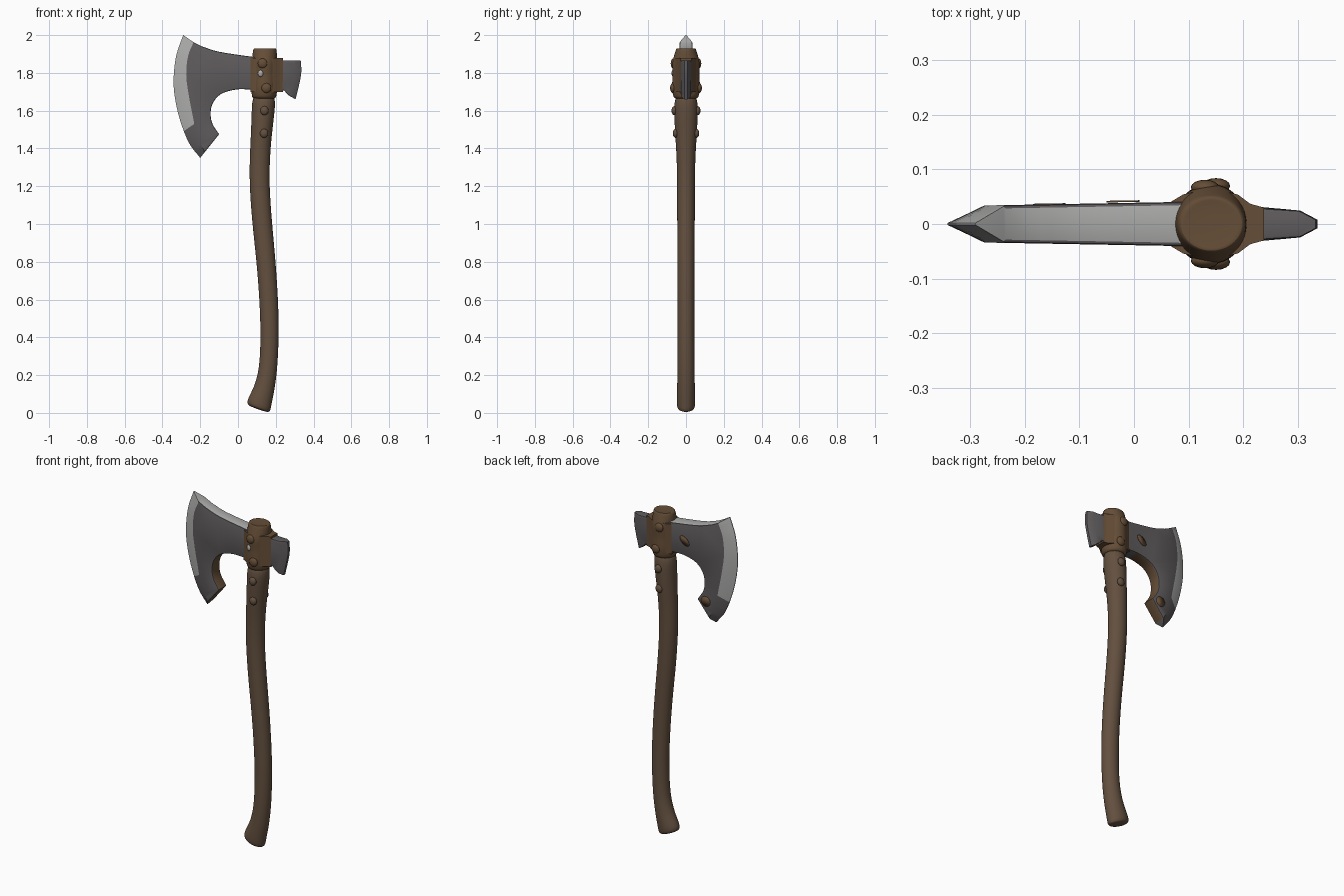
import bpy
import bmesh
import math
from mathutils import Vector

cube = bpy.data.objects.get("Cube")
if cube:
    bpy.data.objects.remove(cube, do_unlink=True)


def material(name, rgb):
    m = bpy.data.materials.new(name)
    m.use_nodes = True
    m.diffuse_color = (*rgb, 1)
    m.node_tree.nodes["Principled BSDF"].inputs["Base Color"].default_value = (*rgb, 1)
    return m


WOOD = material("brown wood", (0.125, 0.08, 0.05))
BINDING = material("rusty brown", (0.13, 0.075, 0.038))
IRON = material("dark iron", (0.115, 0.105, 0.11))
STEEL = material("bright steel", (0.42, 0.42, 0.415))


def finish(name, bm, mats, angle=40):
    bmesh.ops.recalc_face_normals(bm, faces=bm.faces)
    me = bpy.data.meshes.new(name)
    bm.to_mesh(me)
    bm.free()
    ob = bpy.data.objects.new(name, me)
    bpy.context.collection.objects.link(ob)
    for m in mats:
        me.materials.append(m)
    bpy.ops.object.select_all(action="DESELECT")
    ob.select_set(True)
    bpy.context.view_layer.objects.active = ob
    bpy.ops.object.shade_smooth_by_angle(angle=math.radians(angle))
    return ob


def smooth(pts, n=4):
    """Catmull-Rom curve through the points."""
    p = [Vector(q) for q in pts]
    p = [2 * p[0] - p[1]] + p + [2 * p[-1] - p[-2]]
    out = []
    for a, b, c, d in zip(p, p[1:], p[2:], p[3:]):
        for i in range(n):
            t = i / n
            out.append(0.5 * (2 * b + (c - a) * t + (2 * a - 5 * b + 4 * c - d) * t * t
                              + (3 * b - a - 3 * c + d) * t ** 3))
    return out + [p[-2]]


def loft(name, rings, mat, seg=20):
    """Elliptical rings (z, centre x, x radius, y radius, tilt) joined into a tube."""
    bm = bmesh.new()
    loops = []
    for z, cx, rx, ry, tilt in rings:
        loop = []
        for i in range(seg):
            a = math.tau * i / seg
            dx = rx * math.cos(a)
            loop.append(bm.verts.new((cx + dx, ry * math.sin(a), z - tilt * dx)))
        loops.append(loop)
    for lo, hi in zip(loops, loops[1:]):
        for i in range(seg):
            j = (i + 1) % seg
            bm.faces.new((lo[i], lo[j], hi[j], hi[i]))
    bm.faces.new(loops[0])
    bm.faces.new(loops[-1])
    ob = finish(name, bm, [mat], 80)
    sub = ob.modifiers.new("smooth", "SUBSURF")
    sub.levels = sub.render_levels = 2
    return ob


def forged(name, edge, inner, rest, half, edge_half, rim_rule, bevel_rule, mats):
    """Plate with a body at full thickness that thins from inner line to edge line."""
    bm = bmesh.new()
    body_only = inner + rest
    sides = []
    for s in (-1, 1):
        e = [bm.verts.new((p.x, s * edge_half, p.y)) for p in edge]
        b = [bm.verts.new((p.x, s * half(p.x), p.y)) for p in body_only]
        sides.append((e, b))
        bm.faces.new(b)
        for i in range(len(edge) - 1):
            f = bm.faces.new((e[i], e[i + 1], b[i + 1], b[i]))
            f.material_index = bevel_rule(f.calc_center_median())
    k = len(inner)
    loops = [e + b[k - 1:] + b[:1] for e, b in sides]
    n = len(loops[0])
    corners = []
    for i in range(n):
        j = (i + 1) % n
        f = bm.faces.new((loops[0][i], loops[0][j], loops[1][j], loops[1][i]))
        f.material_index = rim_rule(f.calc_center_median(), i < len(edge) - 1)
        if len(edge) <= i < n - 1:
            corners += [bm.edges.get((lp[i], lp[j])) for lp in loops]
    bmesh.ops.recalc_face_normals(bm, faces=bm.faces)
    bmesh.ops.bevel(bm, geom=corners, offset=0.006, segments=2, profile=0.5,
                    affect="EDGES", clamp_overlap=True)
    bmesh.ops.triangulate(bm, faces=[f for f in bm.faces if len(f.verts) > 4])
    return finish(name, bm, mats, 35)


# Curved wooden handle with a flared, tilted foot
loft("handle", [
    (0.018, 0.108, 0.045, 0.036, 0.35), (0.028, 0.109, 0.063, 0.048, 0.35),
    (0.06, 0.115, 0.062, 0.05, 0.32), (0.12, 0.137, 0.054, 0.048, 0.25),
    (0.2, 0.155, 0.049, 0.046, 0.15), (0.3, 0.165, 0.048, 0.045, 0.05),
    (0.45, 0.168, 0.049, 0.045, 0), (0.6, 0.163, 0.05, 0.045, 0),
    (0.8, 0.149, 0.051, 0.046, 0), (1.0, 0.128, 0.053, 0.047, 0),
    (1.2, 0.113, 0.053, 0.048, 0), (1.35, 0.115, 0.054, 0.049, 0),
    (1.48, 0.124, 0.056, 0.059, 0), (1.6, 0.134, 0.062, 0.064, 0),
    (1.7, 0.138, 0.063, 0.06, 0)], WOOD)

# Swollen collar around the head, closed by a domed cap
loft("collar", [
    (1.66, 0.138, 0.058, 0.058, 0), (1.675, 0.138, 0.067, 0.07, 0),
    (1.73, 0.14, 0.07, 0.077, 0), (1.79, 0.14, 0.068, 0.07, 0),
    (1.85, 0.14, 0.068, 0.077, 0), (1.885, 0.141, 0.066, 0.066, 0),
    (1.92, 0.142, 0.064, 0.055, 0), (1.932, 0.142, 0.058, 0.05, 0),
    (1.928, 0.142, 0.045, 0.042, 0)], BINDING)

# Flared socket that wraps the eye of the head
bm = bmesh.new()
half_profile = [(0.065, 0.039), (0.09, 0.054), (0.14, 0.066), (0.19, 0.054),
                (0.213, 0.037), (0.238, 0.03)]
outline = half_profile + [(x, -y) for x, y in reversed(half_profile)]
base = bm.faces.new([bm.verts.new((x, y, 1.7)) for x, y in outline])
top = bmesh.ops.extrude_face_region(bm, geom=[base])["geom"]
bmesh.ops.translate(bm, vec=(0, 0, 0.178), verts=[v for v in top if isinstance(v, bmesh.types.BMVert)])
finish("eye_socket", bm, [BINDING])


# Bearded axe blade
def blade_half(x):
    return 0.034 + 0.018 * (x + 0.27)


def blade_rim(c, on_edge):
    if on_edge:
        return 1 if c.z > 1.5 else 0
    if c.z > 1.86:
        return 1
    return 2 if c.x < 0.02 and c.z > 1.4 else 0


cutting_edge = smooth([(-0.29, 2.0), (-0.325, 1.9), (-0.34, 1.79), (-0.337, 1.69),
                       (-0.31, 1.56), (-0.26, 1.43), (-0.2, 1.35)])
bevel_line = smooth([(-0.235, 1.962), (-0.264, 1.89), (-0.274, 1.79), (-0.262, 1.69),
                     (-0.243, 1.59), (-0.217, 1.47), (-0.176, 1.38)])
beard = smooth([(-0.1, 1.475), (-0.135, 1.53), (-0.145, 1.585), (-0.133, 1.64),
                (-0.09, 1.688), (-0.01, 1.712), (0.07, 1.712), (0.14, 1.712)])
blade_top = smooth([(0.14, 1.88), (0.07, 1.886), (-0.1, 1.912), (-0.19, 1.94)])
forged("blade", cutting_edge, bevel_line, beard + blade_top, blade_half, 0.002,
       blade_rim, lambda c: 1 if c.z > 1.5 else 0, [IRON, STEEL, BINDING])

# Flared poll behind the eye
forged("poll", smooth([(0.332, 1.866), (0.334, 1.79), (0.305, 1.66)]),
       smooth([(0.3, 1.866), (0.303, 1.79), (0.28, 1.674)]),
       smooth([(0.262, 1.686), (0.235, 1.71), (0.16, 1.715)]) + [Vector((0.16, 1.868))],
       lambda x: 0.034 - 0.09 * max(0, x - 0.2), 0.008,
       lambda c, on_edge: 0, lambda c: 0, [IRON])


# Knobs on both faces of the collar and neck
def knob(name, mat, loc, size):
    bm = bmesh.new()
    bmesh.ops.create_uvsphere(bm, u_segments=16, v_segments=10, radius=1)
    bmesh.ops.scale(bm, vec=size, verts=bm.verts)
    bmesh.ops.translate(bm, vec=loc, verts=bm.verts)
    finish(name, bm, [mat], 80)


for side, s in (("front", -1), ("back", 1)):
    for i, (x, z, y) in enumerate([(0.14, 1.6, 0.062), (0.138, 1.48, 0.055)]):
        knob(f"{side}_neck_knob_{i + 1}", WOOD, (x, s * y, z), (0.022, 0.015, 0.024))
    for i, (x, z, y) in enumerate([(0.15, 1.72, 0.07), (0.13, 1.85, 0.067)]):
        knob(f"{side}_collar_knob_{i + 1}", BINDING, (x, s * y, z), (0.026, 0.014, 0.026))
knob("front_rivet", STEEL, (0.12, -0.067, 1.797), (0.014, 0.01, 0.018))


# Rust patches on the back of the blade
def patch(name, x, z, rx, rz, turn):
    bm = bmesh.new()
    pts = []
    for i in range(14):
        a = math.tau * i / 14
        u, w = rx * math.cos(a), rz * math.sin(a)
        px = x + u * math.cos(turn) - w * math.sin(turn)
        pz = z + u * math.sin(turn) + w * math.cos(turn)
        pts.append(bm.verts.new((px, blade_half(px) + 0.0015, pz)))
    bm.faces.new(pts)
    ob = finish(name, bm, [BINDING])
    ob.modifiers.new("thickness", "SOLIDIFY").thickness = 0.003


patch("rust_patch_upper", -0.02, 1.8, 0.036, 0.02, 0.7)
patch("rust_patch_lower", -0.155, 1.475, 0.03, 0.03, 0)
